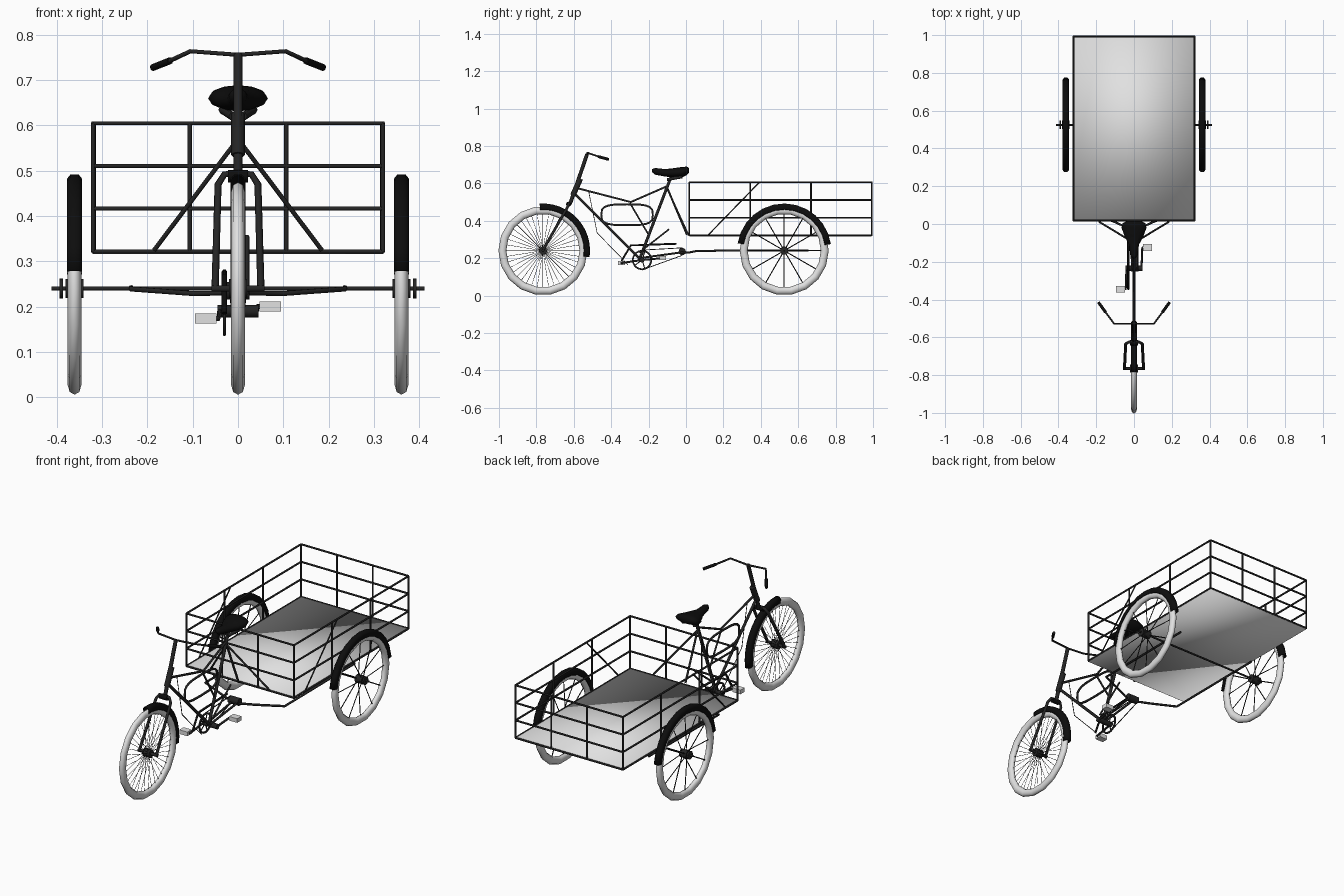
import bpy, bmesh
from math import sin, cos, pi, radians
from mathutils import Vector

if "Cube" in bpy.data.objects:
    bpy.data.objects.remove(bpy.data.objects["Cube"])


def material(name, value, rough=0.6):
    m = bpy.data.materials.new(name)
    m.use_nodes = True
    colour = (value, value, value, 1)
    m.diffuse_color = colour
    bsdf = m.node_tree.nodes["Principled BSDF"]
    bsdf.inputs["Base Color"].default_value = colour
    bsdf.inputs["Roughness"].default_value = rough
    return m


FRAME = material("dark grey paint", 0.018)
BLACK = material("black", 0.004)
PALE = material("pale grey", 0.75)


def finish(name, bm, mat, smooth=True):
    bmesh.ops.recalc_face_normals(bm, faces=bm.faces)
    me = bpy.data.meshes.new(name)
    bm.to_mesh(me)
    bm.free()
    me.materials.append(mat)
    for p in me.polygons:
        p.use_smooth = smooth
    ob = bpy.data.objects.new(name, me)
    bpy.context.collection.objects.link(ob)
    return ob


def tubes(name, paths, r, mat=FRAME, res=1):
    """Round bars along each path, joined as one mesh."""
    cu = bpy.data.curves.new(name, "CURVE")
    cu.dimensions = "3D"
    cu.bevel_depth = r
    cu.bevel_resolution = res
    cu.use_fill_caps = True
    for path in paths:
        sp = cu.splines.new("POLY")
        sp.points.add(len(path) - 1)
        for p, co in zip(sp.points, path):
            p.co = (*co, 1)
    tmp = bpy.data.objects.new(name + "_curve", cu)
    bpy.context.collection.objects.link(tmp)
    bpy.context.view_layer.update()
    me = bpy.data.meshes.new_from_object(
        tmp.evaluated_get(bpy.context.evaluated_depsgraph_get()))
    bpy.data.objects.remove(tmp)
    bpy.data.curves.remove(cu)
    bm = bmesh.new()
    bm.from_mesh(me)
    bpy.data.meshes.remove(me)
    ob = finish(name, bm, mat)
    ob.data.materials.clear()
    ob.data.materials.append(mat)
    return ob


def skin(name, rings, mat, loop):
    """Bridge equal closed rings of points, capping the ends if not a loop."""
    bm = bmesh.new()
    vs = [[bm.verts.new(p) for p in ring] for ring in rings]
    n = len(vs[0])
    for i in range(len(vs) if loop else len(vs) - 1):
        a, b = vs[i], vs[(i + 1) % len(vs)]
        for j in range(n):
            bm.faces.new((a[j], a[(j + 1) % n], b[(j + 1) % n], b[j]))
    if not loop:
        bm.faces.new(vs[0])
        bm.faces.new(vs[-1])
    return finish(name, bm, mat)


def sweep(name, section, centre, mat, segs, start=0, end=360):
    """Turn an (x, radius) section about an axle."""
    cx, cy, cz = centre
    loop = end - start == 360
    rings = []
    for i in range(segs if loop else segs + 1):
        a = radians(start + (end - start) * i / segs)
        rings.append([(cx + x, cy + r * cos(a), cz + r * sin(a)) for x, r in section])
    return skin(name, rings, mat, loop)


def box(name, lo, hi, mat, smooth=False):
    bm = bmesh.new()
    bmesh.ops.create_cube(bm, size=1)
    for v in bm.verts:
        v.co = [(l + h) / 2 + c * (h - l) for l, h, c in zip(lo, hi, v.co)]
    return finish(name, bm, mat, smooth)


def mirrored(path):
    return [path, [(-x, y, z) for x, y, z in path]]


def on_centre(*points):
    return [(0, y, z) for y, z in points]


# Wheels: tyre, hub, spokes and mudguard
def wheel(name, centre, spokes, spoke_r, guard):
    c = Vector(centre)
    tyre = [(0.015 * cos(k * pi / 4), 0.217 + 0.021 * sin(k * pi / 4)) for k in range(8)]
    sweep(name + "_tyre", tyre, centre, PALE, 18)
    tubes(name + "_hub", [[c - Vector((0.02, 0, 0)), c + Vector((0.02, 0, 0))]], 0.022, FRAME, 3)
    lines = []
    for i in range(spokes):
        a = 2 * pi * i / spokes
        d = Vector((0, cos(a), sin(a)))
        side = Vector((0.012 * (-1) ** i, 0, 0))
        lines.append([c + side + d * 0.015, c + d * 0.2])
    tubes(name + "_spokes", lines, spoke_r, FRAME, 0)
    w = 0.017
    outer = [(-w, 0.222), (-w, 0.242), (-0.009, 0.252), (0.009, 0.252), (w, 0.242), (w, 0.222)]
    inner = [(x * 0.88, r - 0.003) for x, r in reversed(outer)]
    sweep(name + "_mudguard", outer + inner, centre, BLACK, 12, *guard)


FRONT = (0, -0.765, 0.24)
wheel("front_wheel", FRONT, 40, 0.0011, (-8, 94))
for side, sx in (("left", 1), ("right", -1)):
    wheel(side + "_rear_wheel", (sx * 0.361, 0.525, 0.24), 12, 0.0028, (8, 171))
    tubes(side + "_axle_nut", [[(sx * 0.386, 0.525, 0.24), (sx * 0.394, 0.525, 0.24)]], 0.022, FRAME, 2)
tubes("rear_axle", [[(-0.412, 0.525, 0.24), (0.412, 0.525, 0.24)]], 0.005)
tubes("front_axle", [[(-0.058, *FRONT[1:]), (0.058, *FRONT[1:])]], 0.008)

# Cargo cage: floor plate, rails, posts and braces
X, Y0, Y1, Z0, Z1 = 0.32, 0.018, 0.993, 0.322, 0.605
box("cargo_floor", (-X, Y0, Z0 - 0.006), (X, Y1, Z0 + 0.002), PALE, True)
rails, posts = [], []
for i in range(4):
    t = i / 3
    z = Z0 + (Z1 - Z0) * t
    y = Y0 + (Y1 - Y0) * t
    x = -X + 2 * X * t
    rails += mirrored([(X, Y0, z), (X, Y1, z)])
    rails += [[(-X, e, z), (X, e, z)] for e in (Y0, Y1)]
    posts += mirrored([(X, y, Z0), (X, y, Z1)])
    if i in (1, 2):
        posts += [[(x, e, Z0), (x, e, Z1)] for e in (Y0, Y1)]
tubes("cage_rails", rails, 0.005)
tubes("cage_posts", posts, 0.005)
tubes("cage_side_braces", mirrored([(0.318, 0.12, 0.325), (0.318, 0.39, 0.603)]), 0.004)
tubes("seat_to_cage_braces", mirrored([(0, -0.1, 0.57), (0.185, 0.012, 0.325)]), 0.005)

# Carrier bars that join the cycle to the rear axle
tubes("carrier_bars", mirrored([(0.01, -0.25, 0.2), (0.015, -0.03, 0.23), (0.1, 0.01, 0.229),
                                (0.236, 0.06, 0.239), (0.236, 0.655, 0.242)]), 0.006)

# Cycle frame
tubes("head_tube", [on_centre((-0.605, 0.535), (-0.565, 0.625))], 0.015, FRAME, 2)
tubes("handlebar_stem", [on_centre((-0.62, 0.49), (-0.528, 0.758))], 0.010, FRAME, 2)
tubes("fork_crown", [[(-0.022, -0.628, 0.488), (0.022, -0.628, 0.488)]], 0.014, BLACK, 2)
tubes("fork_legs", mirrored([(0, -0.625, 0.495), (0.03, -0.626, 0.492), (0.044, -0.635, 0.47),
                             (0.05, -0.755, 0.26), (0.05, -0.765, 0.24)]), 0.008)
tubes("top_tube", [on_centre((-0.585, 0.575), (-0.295, 0.5), (-0.1, 0.585))], 0.006)
tubes("down_tube", [on_centre((-0.595, 0.545), (-0.25, 0.2))], 0.008)
tubes("seat_tube", [on_centre((-0.25, 0.19), (-0.078, 0.64))], 0.009)
tubes("rear_strut", [on_centre((-0.1, 0.575), (0.005, 0.325))], 0.006)
tubes("cross_strut", [on_centre((-0.3, 0.495), (-0.2, 0.325))], 0.005)
tubes("brake_cable", [on_centre((-0.52, 0.555), (-0.475, 0.335), (-0.31, 0.165))], 0.002)
tubes("brake_lever", [[(0.02, -0.25, 0.23), (0.02, -0.09, 0.355)]], 0.005)

# Rounded loop inside the frame
loop = []
for k in range(21):
    a = 2 * pi * k / 20
    c, s = cos(a), sin(a)
    loop.append((0, -0.315 + 0.138 * abs(c) ** 0.6 * (1 if c > 0 else -1),
                 0.432 + 0.056 * abs(s) ** 0.6 * (1 if s > 0 else -1)))
tubes("frame_loop", [loop], 0.006)

# Handlebar and grips
bend = [(0.105, -0.528, 0.764), (0.15, -0.468, 0.743), (0.188, -0.415, 0.728)]
tubes("handlebar", [[(-x, y, z) for x, y, z in reversed(bend)] + [(0, -0.528, 0.756)] + bend], 0.005)
tubes("grips", mirrored(bend[1:]), 0.008, BLACK, 2)

# Saddle lofted from nose to tail: y, half width, middle height, half height
stations = [(-0.182, 0.008, 0.668, 0.008), (-0.165, 0.02, 0.664, 0.018), (-0.11, 0.026, 0.656, 0.02),
            (-0.065, 0.05, 0.656, 0.025), (-0.02, 0.066, 0.66, 0.028), (0.005, 0.06, 0.667, 0.022),
            (0.016, 0.035, 0.67, 0.012)]
skin("saddle", [[(w * cos(k * pi / 6), y, z + h * sin(k * pi / 6)) for k in range(12)]
                for y, w, z, h in stations], BLACK, False)
tubes("saddle_springs", mirrored([(0.012, -0.1, 0.62), (0.035, -0.02, 0.635)]), 0.009, FRAME)

# Drive train
PY, PZ = -0.235, 0.19
ring = [(-0.003, 0.045), (0.003, 0.045), (0.003, 0.054), (-0.003, 0.054)]
sweep("chainring", ring, (-0.03, PY, PZ), FRAME, 20)
tubes("chainring_arms", [[(-0.03, PY, PZ), (-0.03, PY + 0.048 * cos(k * 2 * pi / 5),
                          PZ + 0.048 * sin(k * 2 * pi / 5))] for k in range(5)], 0.003)
tubes("rear_sprocket", [[(-0.035, -0.02, 0.235), (0.025, -0.02, 0.235)]], 0.02, FRAME, 3)
tubes("chain", [[(-0.03, PY, PZ + s * 0.053), (-0.03, -0.02, 0.235 + s * 0.02)] for s in (1, -1)], 0.0025)
tubes("chain_guard", [[(-0.03, -0.345, 0.185), (-0.03, -0.295, 0.268), (-0.03, -0.05, 0.277)]], 0.006, BLACK)
tubes("bottom_bracket", [[(-0.045, PY, PZ), (0.045, PY, PZ)]], 0.014, FRAME, 2)
for side, sx, py, pz in (("left", 1, -0.125, 0.2), ("right", -1, -0.345, 0.174)):
    tubes(side + "_crank", [[(sx * 0.04, PY, PZ), (sx * 0.043, py, pz), (sx * 0.06, py, pz)]], 0.006)
    xs = sorted((sx * 0.047, sx * 0.095))
    box(side + "_pedal", (xs[0], py - 0.018, pz - 0.011), (xs[1], py + 0.018, pz + 0.011), PALE)
